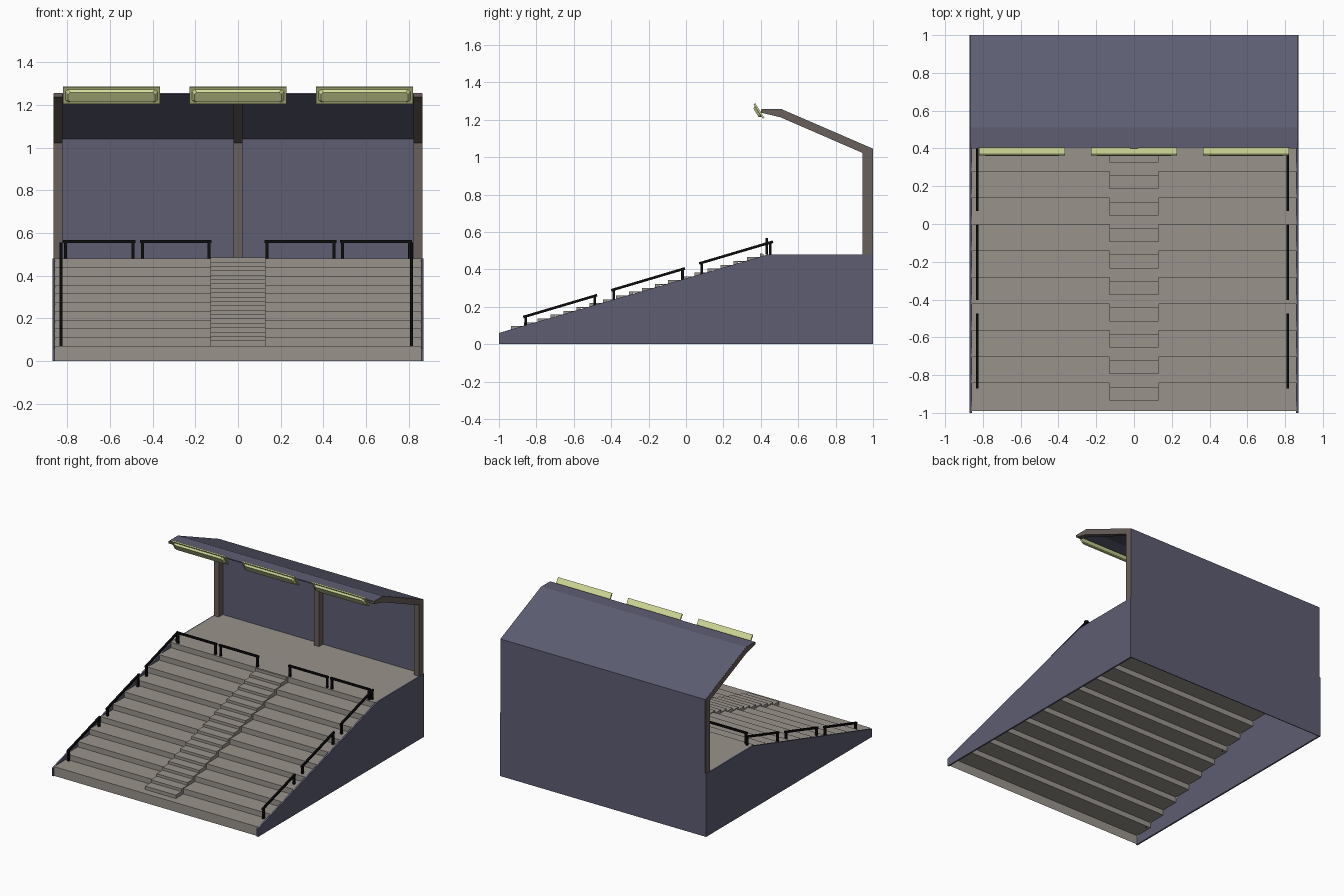
import bpy, bmesh, math
from mathutils import Vector

if "Cube" in bpy.data.objects:
    bpy.data.objects.remove(bpy.data.objects["Cube"])


def material(name, rgb):
    m = bpy.data.materials.new(name)
    m.diffuse_color = (*rgb, 1)
    m.use_nodes = True
    m.node_tree.nodes["Principled BSDF"].inputs["Base Color"].default_value = m.diffuse_color
    return m


BLUE = material("blue_panel", (0.11, 0.11, 0.17))
CONCRETE = material("concrete", (0.32, 0.29, 0.26))
BROWN = material("brown_steel", (0.14, 0.115, 0.105))
BLACK = material("black_rail", (0.004, 0.004, 0.004))
YELLOW = material("lamp_yellow", (0.66, 0.72, 0.32))


def finish(name, bm, mat):
    bmesh.ops.recalc_face_normals(bm, faces=bm.faces)
    me = bpy.data.meshes.new(name)
    bm.to_mesh(me)
    bm.free()
    ob = bpy.data.objects.new(name, me)
    me.materials.append(mat)
    bpy.context.collection.objects.link(ob)
    return ob


def prism(bm, profile, x0, x1):
    """Closed (y, z) profile extruded along x."""
    a = [bm.verts.new((x0, y, z)) for y, z in profile]
    b = [bm.verts.new((x1, y, z)) for y, z in profile]
    bm.faces.new(a)
    bm.faces.new(b[::-1])
    n = len(a)
    for i in range(n):
        j = (i + 1) % n
        bm.faces.new((a[i], b[i], b[j], a[j]))


def bar(bm, p, q, t=0.014):
    """Square bar between two points."""
    p, q = Vector(p), Vector(q)
    d = (q - p).normalized()
    u = d.cross(Vector((1, 0, 0)) if abs(d.x) < 0.9 else Vector((0, 0, 1))).normalized() * t / 2
    v = d.cross(u).normalized() * t / 2
    rings = [[bm.verts.new(c + u * i + v * j) for i, j in ((1, 1), (-1, 1), (-1, -1), (1, -1))]
             for c in (p, q)]
    a, b = rings
    bm.faces.new(a)
    bm.faces.new(b[::-1])
    for i in range(4):
        j = (i + 1) % 4
        bm.faces.new((a[i], b[i], b[j], a[j]))


# Terrace dimensions
TIERS, RISE, RUN, Z0 = 11, 0.041, 0.14, 0.07


def riser(i):
    return -0.99 if i == 0 else -0.843 + RUN * (i - 1)


def floor_z(y):
    return Z0 + RISE * max(i for i in range(TIERS) if riser(i) <= y)


# Stepped terrace: open-bottomed folded sheet with a flat deck at the top
bm = bmesh.new()
line = [(-0.99, 0.0)]
for i in range(TIERS):
    line += [(riser(i), Z0 + RISE * i), (riser(i + 1) if i < TIERS - 1 else 0.994, Z0 + RISE * i)]
left = [bm.verts.new((-0.86, y, z)) for y, z in line]
right = [bm.verts.new((0.86, y, z)) for y, z in line]
for i in range(len(line) - 1):
    bm.faces.new((left[i], right[i], right[i + 1], left[i + 1]))
finish("terrace", bm, CONCRETE)

# Centre aisle: two half steps on every tier
bm = bmesh.new()
for i in range(TIERS - 1):
    z, a, r = Z0 + RISE * i, -0.935 + RUN * i, riser(i + 1)
    z1, z2 = z + 0.026, z + 0.047
    c = min(a + RUN, 0.41)
    prism(bm, [(a, z), (a, z1), (a + 0.07, z1), (a + 0.07, z2), (c, z2),
               (c, z + RISE), (r, z + RISE), (r, z)], -0.13, 0.13)
finish("aisle_steps", bm, CONCRETE)

# Side walls
side = [(-1, 0), (-1, 0.06), (0.44, 0.48), (1, 0.48), (1, 0)]
for s, n in ((-1, "left"), (1, "right")):
    bm = bmesh.new()
    prism(bm, side, s * 0.858, s * 0.87)
    finish(n + "_side_wall", bm, BLUE)

# Back wall and folded roof
bm = bmesh.new()
prism(bm, [(1, 0), (1, 1.045), (0.51, 1.257), (0.405, 1.257), (0.405, 1.25),
           (0.509, 1.25), (0.994, 1.04), (0.994, 0)], -0.862, 0.862)
finish("back_wall_and_roof", bm, BLUE)

# Roof frames
post = [(0.998, 0.48), (0.998, 1.045), (0.51, 1.255), (0.40, 1.255),
        (0.40, 1.238), (0.505, 1.213), (0.945, 1.022), (0.945, 0.48)]
for x, n in ((-0.845, "left"), (0, "centre"), (0.845, "right")):
    bm = bmesh.new()
    prism(bm, post, x - 0.021, x + 0.021)
    finish(n + "_roof_frame", bm, BROWN)

# Sloping side handrails
for x, n in ((-0.83, "left"), (0.814, "right")):
    bm = bmesh.new()
    for k in range(3):
        y0 = -0.87 + 0.47 * k
        z0 = 0.145 + 0.143 * k
        y1, z1 = y0 + 0.395, z0 + 0.117
        bar(bm, (x, y0, z0), (x, y1, z1))
        for f in (0.035, 0.965):
            y = y0 + (y1 - y0) * f
            bar(bm, (x, y, floor_z(y)), (x, y, z0 + (z1 - z0) * f))
    finish(n + "_handrail", bm, BLACK)

# Level rails along the top deck
bm = bmesh.new()
for x0, x1 in ((-0.82, -0.48), (-0.46, -0.125), (0.125, 0.462), (0.478, 0.815)):
    bar(bm, (x0, 0.432, 0.56), (x1, 0.432, 0.56))
    for x in (x0 + 0.012, x1 - 0.012):
        bar(bm, (x, 0.432, 0.48), (x, 0.432, 0.56))
finish("top_rails", bm, BLACK)

# Floodlights: tilted back plate with a chamfered lens
d = Vector((0, 0.53, -0.848))
nrm = Vector((0, -0.848, -0.53))
for cx, n in ((-0.593, "left"), (0, "centre"), (0.593, "right")):
    bm = bmesh.new()
    c = Vector((cx, 0.388, 1.245))

    def ring(w, h, cut, off):
        pts = [(w, h - cut), (w - cut, h), (cut - w, h), (-w, h - cut),
               (-w, cut - h), (cut - w, -h), (w - cut, -h), (w, cut - h)]
        return [bm.verts.new(c + Vector((a, 0, 0)) + d * b + nrm * off) for a, b in pts]

    rings = [ring(0.227, 0.046, 0.001, -0.008), ring(0.227, 0.046, 0.001, 0.002),
             ring(0.215, 0.035, 0.012, 0.002), ring(0.203, 0.027, 0.01, 0.016)]
    bm.faces.new(rings[0])
    bm.faces.new(rings[-1][::-1])
    for a, b in zip(rings, rings[1:]):
        for i in range(8):
            j = (i + 1) % 8
            bm.faces.new((a[i], b[i], b[j], a[j]))
    finish(n + "_floodlight", bm, YELLOW)
